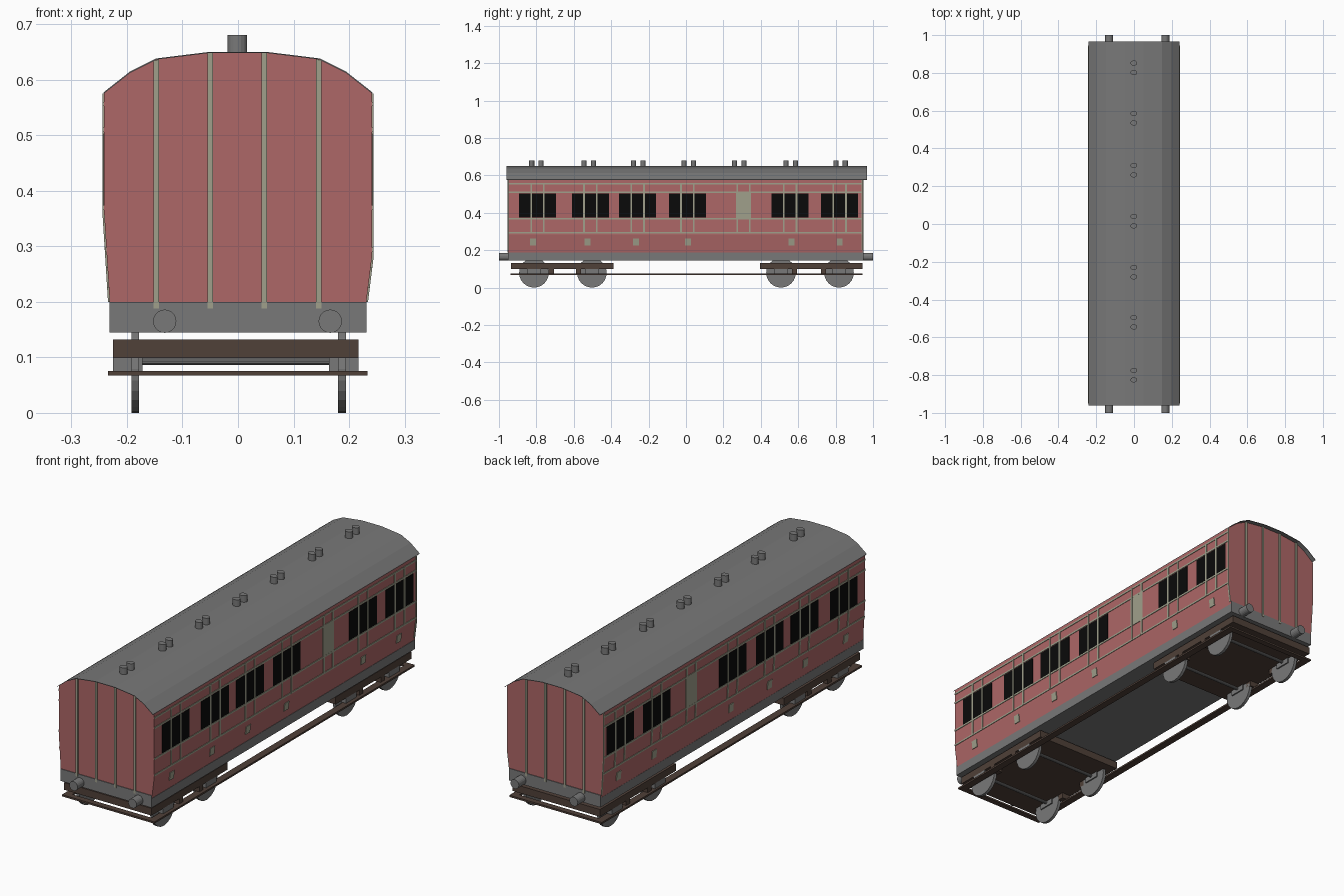
import bpy, bmesh, math
from mathutils import Matrix

if "Cube" in bpy.data.objects:
    bpy.data.objects.remove(bpy.data.objects["Cube"])


def material(name, r, g, b):
    m = bpy.data.materials.new(name)
    m.diffuse_color = (r, g, b, 1)
    m.use_nodes = True
    m.node_tree.nodes["Principled BSDF"].inputs["Base Color"].default_value = m.diffuse_color
    return m


RED = material("dull red", 0.42, 0.135, 0.135)
PALE = material("pale sage", 0.35, 0.35, 0.26)
GREY = material("mid grey", 0.19, 0.19, 0.19)
BROWN = material("dark brown", 0.08, 0.052, 0.04)
BLACK = material("black", 0.003, 0.003, 0.003)


def make_object(name, mat, bm):
    bmesh.ops.recalc_face_normals(bm, faces=bm.faces)
    me = bpy.data.meshes.new(name)
    bm.to_mesh(me)
    bm.free()
    me.materials.append(mat)
    ob = bpy.data.objects.new(name, me)
    bpy.context.collection.objects.link(ob)
    return ob


def prism(bm, profile, y0, y1):
    """Extrude an (x, z) outline along y."""
    a = [bm.verts.new((x, y0, z)) for x, z in profile]
    b = [bm.verts.new((x, y1, z)) for x, z in profile]
    n = len(a)
    bm.faces.new(a)
    bm.faces.new(b[::-1])
    for i in range(n):
        j = (i + 1) % n
        bm.faces.new((a[i], a[j], b[j], b[i]))


def box(bm, x0, x1, y0, y1, z0, z1):
    prism(bm, [(x0, z0), (x1, z0), (x1, z1), (x0, z1)], y0, y1)


def cylinder(bm, axis, centre, r, length, sides=20, squash=1):
    rot = {"X": Matrix.Rotation(math.pi / 2, 4, "Y"),
           "Y": Matrix.Rotation(math.pi / 2, 4, "X"),
           "Z": Matrix.Diagonal((1, squash, 1, 1))}[axis]
    bmesh.ops.create_cone(bm, cap_ends=True, segments=sides, radius1=r, radius2=r,
                          depth=length, matrix=Matrix.Translation(centre) @ rot)


F, B = -0.95, 0.945                       # front and back of the body
ROOF = [(-0.242, 0.577), (-0.195, 0.614), (-0.147, 0.638), (-0.05, 0.65),
        (0.05, 0.65), (0.147, 0.638), (0.195, 0.614), (0.242, 0.577)]
KINK = {-1: 0.36, 1: 0.28}                # height where each side leans inward


def side_x(s, z):
    k = KINK[s]
    return s * (0.241 - 0.010 * max(0, (k - z) / (k - 0.2)))


def roof_z(x):
    for (x0, z0), (x1, z1) in zip(ROOF, ROOF[1:]):
        if x0 <= x <= x1:
            return z0 + (z1 - z0) * (x - x0) / (x1 - x0)


# Body
bm = bmesh.new()
prism(bm, [(side_x(-1, 0.187), 0.187), (side_x(1, 0.187), 0.187), (0.241, 0.28)]
      + [(x * 0.996, z - 0.002) for x, z in ROOF[::-1]] + [(-0.241, 0.36)], F, B)
make_object("carriage_body", RED, bm)

# Roof shell overhanging both ends
bm = bmesh.new()
prism(bm, ROOF + [(x * 0.996, z - 0.002) for x, z in ROOF[::-1]], -0.96, 0.967)
make_object("roof", GREY, bm)

# Underframe with taller end beams
bm = bmesh.new()
box(bm, -0.231, 0.231, F, B, 0.145, 0.187)
for y0, y1 in ((F - 0.003, F), (B, B + 0.003)):
    box(bm, -0.231, 0.231, y0, y1, 0.145, 0.2)
make_object("underframe", GREY, bm)


def side_plate(bm, y0, y1, z0, z1, lift):
    """Thin plate following both body sides."""
    for s in (-1, 1):
        zs = [z0] + ([KINK[s]] if z0 < KINK[s] < z1 else []) + [z1]
        inner = [(side_x(s, z), z) for z in zs]
        outer = [(x + s * lift, z) for x, z in inner[::-1]]
        prism(bm, inner + outer, y0, y1)


# Windows, in groups of three
GROUPS = [-0.893, -0.61, -0.358, -0.092, 0.458, 0.722]
bm = bmesh.new()
for g in GROUPS:
    for i in range(3):
        side_plate(bm, g + i * 0.068, g + i * 0.068 + 0.062, 0.374, 0.503, 0.0015)
make_object("windows", BLACK, bm)

# Side beading: horizontal lines, verticals, blank door light and door steps
bm = bmesh.new()
for z in (0.556, 0.51, 0.369, 0.294):
    side_plate(bm, F, B, z - 0.004, z + 0.004, 0.0025)
posts = [g + d for g in GROUPS for d in (0.065, 0.133)] + [0.274, 0.34]
for y in posts:
    side_plate(bm, y - 0.0045, y + 0.0045, 0.294, 0.556, 0.003)
side_plate(bm, B - 0.008, B, 0.2, 0.575, 0.003)
make_object("side_beading", PALE, bm)

bm = bmesh.new()
side_plate(bm, 0.267, 0.347, 0.372, 0.51, 0.002)
for y in (-0.818, -0.526, -0.268, 0.01, 0.565, 0.822):
    side_plate(bm, y - 0.016, y + 0.016, 0.225, 0.262, 0.003)
make_object("pale_panels", PALE, bm)

# Vertical strips on both ends
bm = bmesh.new()
for x in (-0.147, -0.05, 0.047, 0.145):
    a, b = x - 0.005, x + 0.005
    for y0, y1 in ((F - 0.005, F), (B, B + 0.005)):
        prism(bm, [(a, 0.188), (b, 0.188), (b, roof_z(b) - 0.002), (a, roof_z(a) - 0.002)], y0, y1)
make_object("end_strips", PALE, bm)

# Roof ventilators in pairs
bm = bmesh.new()
for y in (0.827, 0.56, 0.285, 0.015, -0.255, -0.52, -0.8):
    for d in (-0.025, 0.025):
        cylinder(bm, "Z", (-0.001, y + d, 0.66), 0.0175, 0.04, 16, 0.8)
make_object("roof_vents", GREY, bm)

# Buffers
bm = bmesh.new()
for x in (-0.132, 0.166):
    for y in (-0.972, 0.972):
        cylinder(bm, "Y", (x, y, 0.165), 0.021, 0.056, 20)
make_object("buffers", GREY, bm)

# Bogie frames with hangers
bm = bmesh.new()
for y0, y1 in ((-0.935, -0.387), (0.395, 0.943)):
    box(bm, -0.225, 0.217, y0, y1, 0.099, 0.132)
for y in (-0.72, -0.575, 0.58, 0.735):
    for x in (-0.2, 0.195):
        box(bm, x - 0.022, x + 0.022, y - 0.014, y + 0.014, 0.074, 0.1)
make_object("bogie_frames", BROWN, bm)

# Wheels, axles and axle boxes
wheels, axles, boxes = bmesh.new(), bmesh.new(), bmesh.new()
for y in (-0.813, -0.503, 0.508, 0.818):
    cylinder(axles, "X", (0, y, 0.093), 0.007, 0.37, 10)
    for xw, xb in ((-0.185, -0.1985), (0.187, 0.1905)):
        cylinder(wheels, "X", (xw, y, 0.079), 0.079, 0.014, 24)
        box(boxes, xb - 0.0265, xb + 0.0265, y - 0.038, y + 0.038, 0.075, 0.1)
make_object("wheels", GREY, wheels)
make_object("axles", GREY, axles)
make_object("axle_boxes", GREY, boxes)

# Footboard loop around the carriage
bm = bmesh.new()
for x0, x1 in ((-0.234, -0.2), (0.2, 0.233)):
    box(bm, x0, x1, -0.937, 0.943, 0.067, 0.075)
for y0, y1 in ((-0.937, -0.91), (0.916, 0.943)):
    box(bm, -0.2, 0.2, y0, y1, 0.067, 0.075)
make_object("footboards", BROWN, bm)
